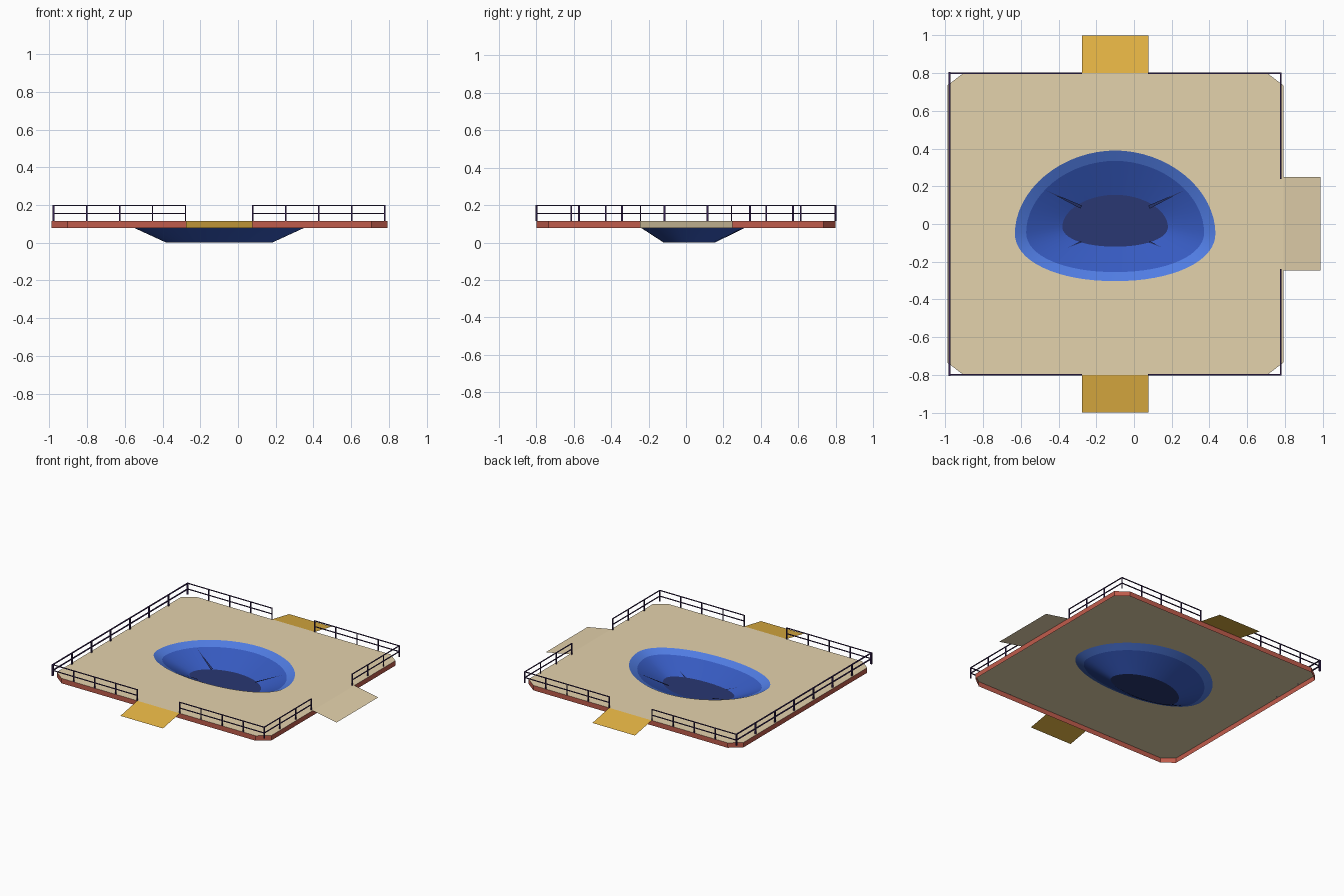
import bpy, bmesh, math
from mathutils import Vector

if "Cube" in bpy.data.objects:
    bpy.data.objects.remove(bpy.data.objects["Cube"])


def mat(name, rgb):
    m = bpy.data.materials.new(name)
    lin = [((c / 255 + 0.055) / 1.055) ** 2.4 for c in rgb]
    m.diffuse_color = (*lin, 1)
    m.use_nodes = True
    m.node_tree.nodes["Principled BSDF"].inputs["Base Color"].default_value = m.diffuse_color
    return m


TAN = mat("tan deck", (228, 210, 172))
BRICK = mat("brick red edge", (192, 92, 76))
OCHRE = mat("ochre ramp", (229, 180, 68))
RIM = mat("bright blue rim", (80, 124, 226))
POOL = mat("pool blue", (54, 90, 192))
FLOOR = mat("deep navy floor", (41, 55, 114))
RAIL = mat("dark purple rail", (56, 36, 84))

TOP, BOT = 0.115, 0.078
X0, X1, Y = -0.99, 0.792, 0.80
SEG = 64


def finish(name, bm, mats):
    me = bpy.data.meshes.new(name)
    bm.normal_update()
    bm.to_mesh(me)
    bm.free()
    for m in mats:
        me.materials.append(m)
    ob = bpy.data.objects.new(name, me)
    bpy.context.collection.objects.link(ob)
    return ob


def egg(a, north, south, cy, z):
    """Egg outline: two half superellipses sharing one width, squarer to the south."""
    pts = []
    for i in range(SEG):
        t = 2 * math.pi * i / SEG
        c, s = math.cos(t), math.sin(t)
        e = 2 / (1.93 if s > 0 else 2.1)
        x = math.copysign(abs(c) ** e, c)
        y = math.copysign(abs(s) ** e, s) * (north if s > 0 else south)
        pts.append((-0.1 + a * x, cy + y, z))
    return pts


OUTER = (0.532, 0.44, 0.253, -0.05, TOP)

# deck: single pierced top sheet with a hanging brick skirt, open below
cx, cy = 0.085, 0.065
outline = [(X0 + cx, -Y), (X1 - cx, -Y), (X1, -Y + cy), (X1, Y - cy),
           (X1 - cx, Y), (X0 + cx, Y), (X0, Y - cy), (X0, -Y + cy)]
bm = bmesh.new()
edges = []
for loop in ([(x, y, TOP) for x, y in outline], egg(*OUTER)):
    vs = [bm.verts.new(p) for p in loop]
    edges += [bm.edges.new((vs[i], vs[(i + 1) % len(vs)])) for i in range(len(vs))]
bmesh.ops.triangle_fill(bm, use_beauty=True, use_dissolve=False, edges=edges)
for f in bm.faces:
    f.normal_update()
    if f.normal.z < 0:
        f.normal_flip()
finish("deck", bm, [TAN])

bm = bmesh.new()
low, high = [[bm.verts.new((x, y, z)) for x, y in outline] for z in (BOT, TOP)]
for i in range(8):
    j = (i + 1) % 8
    bm.faces.new((low[i], low[j], high[j], high[i]))
finish("deck_skirt", bm, [BRICK])

# pool: sheet bowl with rim band, sloped wall and floor
bm = bmesh.new()
loops = [[bm.verts.new(p) for p in egg(*r)] for r in (
    OUTER,
    (0.472, 0.38, 0.21, -0.045, 0.088),
    (0.28, 0.17, 0.105, -0.015, 0.0))]
for k in range(2):
    for i in range(SEG):
        j = (i + 1) % SEG
        f = bm.faces.new((loops[k][i], loops[k][j], loops[k + 1][j], loops[k + 1][i]))
        f.material_index = k
        f.smooth = True
bm.faces.new(loops[2]).material_index = 2
pool = finish("pool", bm, [RIM, POOL, FLOOR])
bpy.context.view_layer.objects.active = pool
pool.select_set(True)
bpy.ops.object.shade_smooth_by_angle(angle=math.radians(12))

# dark creases on the four pool corners
bm = bmesh.new()
for s in (1, -1):
    for a, b, w in (((0.37, 0.18, 0.086), (0.18, 0.09, 0.01), 0.009),
                    ((0.25, -0.125, 0.03), (0.17, -0.09, 0.006), 0.005)):
        a = Vector((-0.1 + s * a[0], a[1], a[2]))
        b = Vector((-0.1 + s * b[0], b[1], b[2]))
        side = (b - a).cross(Vector((0, 0, 1))).normalized() * w
        f = bm.faces.new([bm.verts.new(p) for p in (a, b - side, b + side)])
        f.normal_update()
        if f.normal.z < 0:
            f.normal_flip()
finish("pool_creases", bm, [FLOOR])


# ramps: thin sheets sloping down and outward
def ramp(name, inner_a, inner_b, out, m):
    bm = bmesh.new()
    a, b, o = Vector((*inner_a, TOP)), Vector((*inner_b, TOP)), Vector((*out, BOT - TOP))
    bm.faces.new([bm.verts.new(p) for p in (a, a + o, b + o, b)])
    finish(name, bm, [m])


ramp("front_ramp", (-0.276, -Y), (0.077, -Y), (0, -0.2), OCHRE)
ramp("back_ramp", (0.077, Y), (-0.276, Y), (0, 0.2), OCHRE)
ramp("right_ramp", (X1, -0.246), (X1, 0.249), (0.198, 0), TAN)


# railings: evenly spaced posts with a top and a middle bar
def box(bm, lo, hi):
    vs = bmesh.ops.create_cube(bm, size=1)["verts"]
    for v in vs:
        v.co = Vector([hi[i] if v.co[i] > 0 else lo[i] for i in range(3)])


def railing(name, p, q, bays, w=0.0035):
    bm = bmesh.new()
    p, q = Vector(p), Vector(q)
    for i in range(bays + 1):
        c = p.lerp(q, i / bays)
        box(bm, (c.x - w, c.y - w, TOP), (c.x + w, c.y + w, 0.2))
    for z in (0.155, 0.198):
        box(bm, (p.x - w, p.y - w, z - 0.0025), (q.x + w, q.y + w, z + 0.0025))
    finish(name, bm, [RAIL])


for side, y in (("front", -Y), ("back", Y)):
    railing(side + "_left_railing", (-0.978, y), (-0.278, y), 4)
    railing(side + "_right_railing", (0.078, y), (0.778, y), 4)
railing("right_front_railing", (0.778, -Y), (0.778, -0.243), 3)
railing("right_back_railing", (0.778, 0.243), (0.778, Y), 3)
railing("left_railing", (-0.978, -Y), (-0.978, Y), 7, 0.005)
